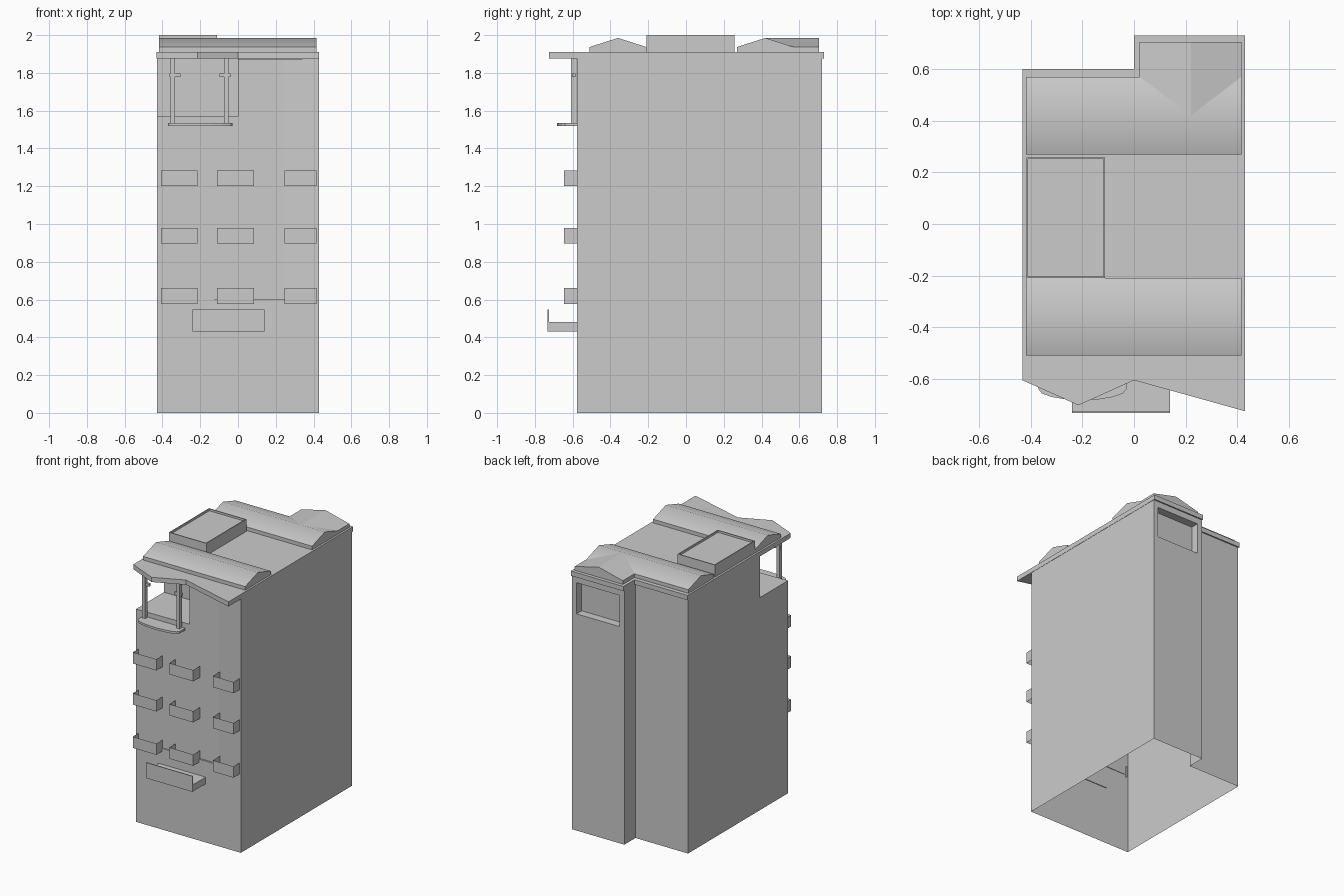
import bpy, bmesh, math

if "Cube" in bpy.data.objects:
    bpy.data.objects.remove(bpy.data.objects["Cube"])

AXES = {'z': lambda a, b, c: (a, b, c), 'x': lambda a, b, c: (c, a, b)}


def prism(name, pts, lo, hi, axis='z', smooth=0):
    """Extrude a 2D outline between lo and hi along z (x,y outline) or x (y,z outline)."""
    place = AXES[axis]
    bm = bmesh.new()
    face = bm.faces.new([bm.verts.new(place(a, b, lo)) for a, b in pts])
    ext = bmesh.ops.extrude_face_region(bm, geom=[face])['geom']
    bmesh.ops.translate(bm, vec=place(0, 0, hi - lo),
                        verts=[v for v in ext if isinstance(v, bmesh.types.BMVert)])
    if not any(len(f.verts) == len(pts) and abs(f.calc_center_median()[2 if axis == 'z' else 0] - lo) < 1e-5
               for f in bm.faces):
        bm.faces.new([v for v in face.verts])
    bmesh.ops.recalc_face_normals(bm, faces=bm.faces)
    return finish(name, bm, smooth)


def finish(name, bm, smooth=0):
    me = bpy.data.meshes.new(name)
    bm.to_mesh(me)
    bm.free()
    ob = bpy.data.objects.new(name, me)
    bpy.context.collection.objects.link(ob)
    if smooth:
        bpy.ops.object.select_all(action='DESELECT')
        ob.select_set(True)
        bpy.context.view_layer.objects.active = ob
        bpy.ops.object.shade_smooth_by_angle(angle=math.radians(smooth))
    return ob


def rect(x0, x1, y0, y1):
    return [(x0, y0), (x1, y0), (x1, y1), (x0, y1)]


def box(name, x0, x1, y0, y1, z0, z1):
    return prism(name, rect(x0, x1, y0, y1), z0, z1)


def cut(ob, cutter):
    m = ob.modifiers.new('cut', 'BOOLEAN')
    m.operation, m.solver, m.object = 'DIFFERENCE', 'EXACT', cutter
    bpy.context.view_layer.update()
    me = bpy.data.meshes.new_from_object(ob.evaluated_get(bpy.context.evaluated_depsgraph_get()))
    ob.modifiers.clear()
    ob.data = me
    bpy.data.objects.remove(cutter)


# Tower body with stepped back
body = prism('tower_body', [(-.43, -.578), (.428, -.578), (.428, .72), (0, .72), (0, .59), (-.43, .59)], 0, 1.88)
# Shallow folded recess of the upper front wall
cut(body, prism('front_cutter', [(-.44, -.7), (.44, -.7), (.428, -.577), (.24, -.562), (-.44, -.577)], .6, 1.87))
# Corner terrace and rear window
cut(body, box('terrace_cutter', -.6, 0, -.8, -.25, 1.57, 1.95))
cut(body, box('window_cutter', .04, .39, .66, .8, 1.6, 1.83))
# The shell is open underneath
bm = bmesh.new()
bm.from_mesh(body.data)
bmesh.ops.delete(bm, geom=[f for f in bm.faces if all(v.co.z < 1e-4 for v in f.verts)], context='FACES')
bm.to_mesh(body.data)
bm.free()

# Roof slab with zigzag front edge
prism('roof_slab', [(-.432, -.605), (-.215, -.702), (0, -.605), (.43, -.725), (.43, .73),
                    (0, .73), (0, .6), (-.432, .6)], 1.875, 1.91)

# Ridged roofs
for name, y in (('front_roof', -.36), ('rear_roof', .42)):
    prism(name, [(y - .15, 1.905), (y + .15, 1.905), (y + .15, 1.937), (y, 1.985), (y - .15, 1.937)],
          -.418, .416, 'x', 42)

# Cross gable over the rear wing; its ridge runs into the rear roof
bm = bmesh.new()
back = [bm.verts.new((x, .705, z)) for x, z in
        ((.022, 1.905), (.022, 1.937), (.22, 1.985), (.416, 1.937), (.416, 1.905))]
inner = [bm.verts.new(p) for p in
         ((.022, .57, 1.905), (.022, .57, 1.937), (.22, .42, 1.985), (.416, .57, 1.937), (.416, .57, 1.905))]
bm.faces.new(back)
for i in range(4):
    bm.faces.new((back[i], back[i + 1], inner[i + 1], inner[i]))
bmesh.ops.recalc_face_normals(bm, faces=bm.faces)
finish('cross_gable', bm)

# Rooftop plant box with a thin rim
plant = box('roof_plant_box', -.417, -.112, -.21, .258, 1.905, 2.0)
cut(plant, box('plant_cutter', -.41, -.119, -.203, .251, 1.985, 2.1))

# Terrace platform, curved at the front
arc = [(-.2 - .17 * math.cos(math.pi * i / 8), -.64 - .042 * math.sin(math.pi * i / 8)) for i in range(9)]
prism('terrace_platform', [(-.37, -.575)] + arc + [(-.03, -.575)], 1.52, 1.536)

# Terrace posts with small brackets
for i, (x, b0, b1) in enumerate(((-.345, -.362, -.305), (-.063, -.097, -.04))):
    box(f'terrace_post_{i}', x - .012, x + .012, -.608, -.58, 1.53, 1.88)
    box(f'post_bracket_{i}', b0, b1, -.603, -.585, 1.778, 1.797)

# Balcony railings: thin U-shaped panels
for row, z in enumerate((.577, .897, 1.2)):
    for col, (x0, x1) in enumerate(((-.408, -.215), (-.11, .086), (.246, .415))):
        bm = bmesh.new()
        path = [(x0, -.562), (x0, -.645), (x1, -.645), (x1, -.562)]
        lo = [bm.verts.new((x, y, z)) for x, y in path]
        hi = [bm.verts.new((x, y, z + .083)) for x, y in path]
        for i in range(3):
            bm.faces.new((lo[i], lo[i + 1], hi[i + 1], hi[i]))
        finish(f'balcony_{row}_{col}', bm)

# Entrance canopy with raised front panel
prism('entrance_canopy', [(-.573, .432), (-.732, .432), (-.732, .547), (-.725, .547), (-.725, .482), (-.573, .482)],
      -.24, .14, 'x')
